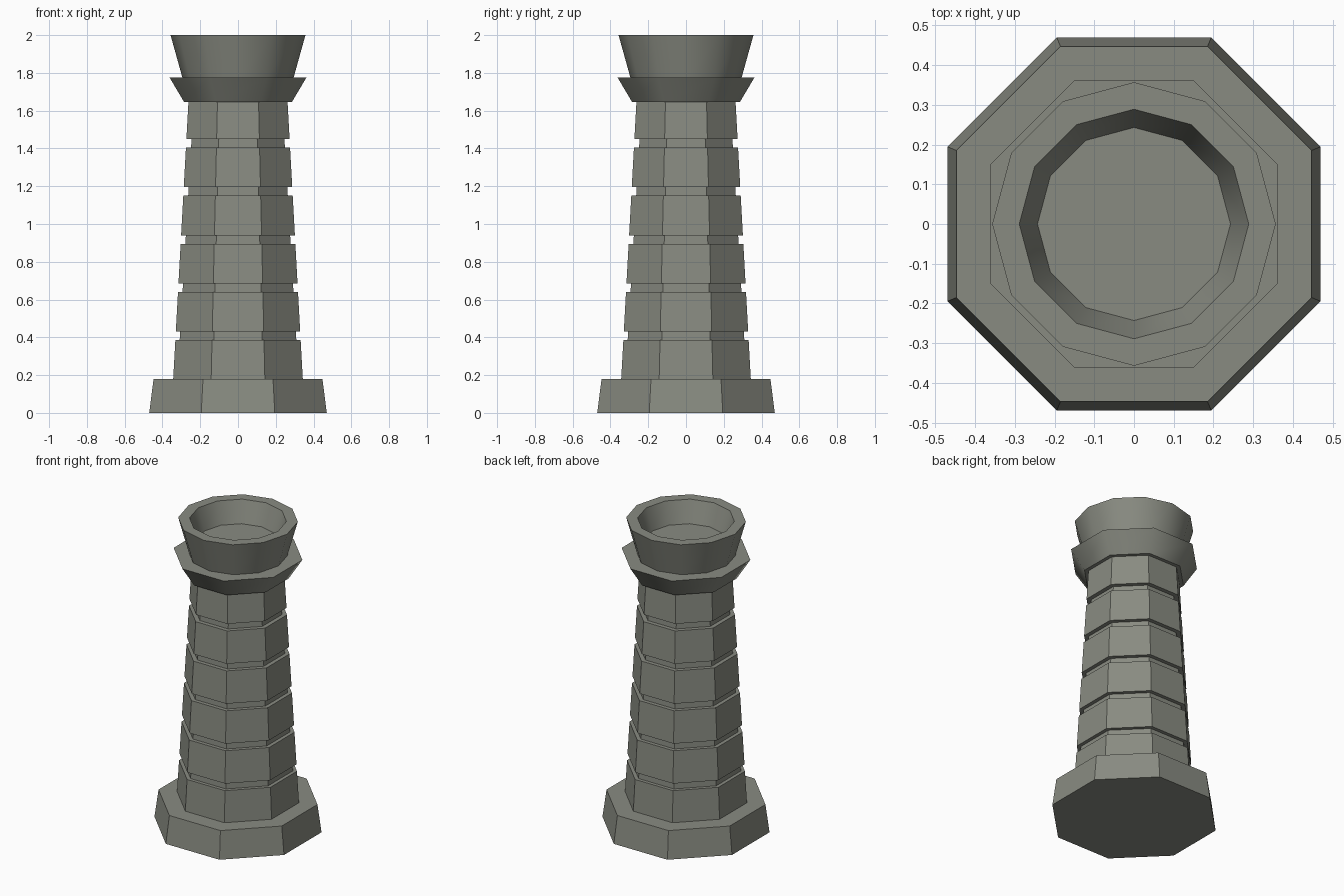
import bpy, bmesh, math

if "Cube" in bpy.data.objects:
    bpy.data.objects.remove(bpy.data.objects["Cube"])

stone = bpy.data.materials.new("grey_stone")
stone.diffuse_color = (0.25, 0.26, 0.222, 1)
stone.use_nodes = True
stone.node_tree.nodes["Principled BSDF"].inputs["Base Color"].default_value = stone.diffuse_color


def lathe(name, profile, sides, flats=True, smooth=False):
    """Closed solid from (radius, z) rings; radius is the apothem when flats face the axes."""
    k = 1 / math.cos(math.pi / sides) if flats else 1
    off = math.pi / sides if flats else 0
    bm = bmesh.new()
    rings = []
    for r, z in profile:
        rings.append([bm.verts.new((r * k * math.cos(off + 2 * math.pi * i / sides),
                                    r * k * math.sin(off + 2 * math.pi * i / sides), z))
                      for i in range(sides)])
    for a, b in zip(rings, rings[1:]):
        for i in range(sides):
            j = (i + 1) % sides
            bm.faces.new((a[i], a[j], b[j], b[i]))
    bm.faces.new(rings[0][::-1])
    bm.faces.new(rings[-1])
    bmesh.ops.recalc_face_normals(bm, faces=bm.faces)
    me = bpy.data.meshes.new(name)
    bm.to_mesh(me)
    bm.free()
    me.materials.append(stone)
    if smooth:
        for p in me.polygons:
            p.use_smooth = True
        me.set_sharp_from_angle(angle=math.radians(50))
    ob = bpy.data.objects.new(name, me)
    bpy.context.collection.objects.link(ob)
    return ob


# Octagonal foot
lathe("base", [(0.47, 0), (0.447, 0.18)], 8)

# Tapered core seen in the grooves
lathe("column_core", [(0.321, 0.18), (0.234, 1.65)], 8)


# Stacked stone courses following the taper
def taper(z):
    return 0.343 - 0.055 * (z - 0.18)


for n in range(6):
    z0 = 0.175 + 0.255 * n
    z1 = z0 + 0.21
    z0 = max(z0, 0.18)
    z1 = min(z1, 1.65)
    lathe(f"stone_course_{n + 1}", [(taper(z0), z0), (taper(z1), z1)], 8)

# Flared octagonal collar
lathe("collar", [(0.285, 1.645), (0.362, 1.775)], 8, smooth=True)

# Twelve-sided hollow bowl
lathe("bowl", [(0.293, 1.77), (0.357, 2.0), (0.289, 2.0), (0.243, 1.86)], 12,
      flats=False, smooth=True)
